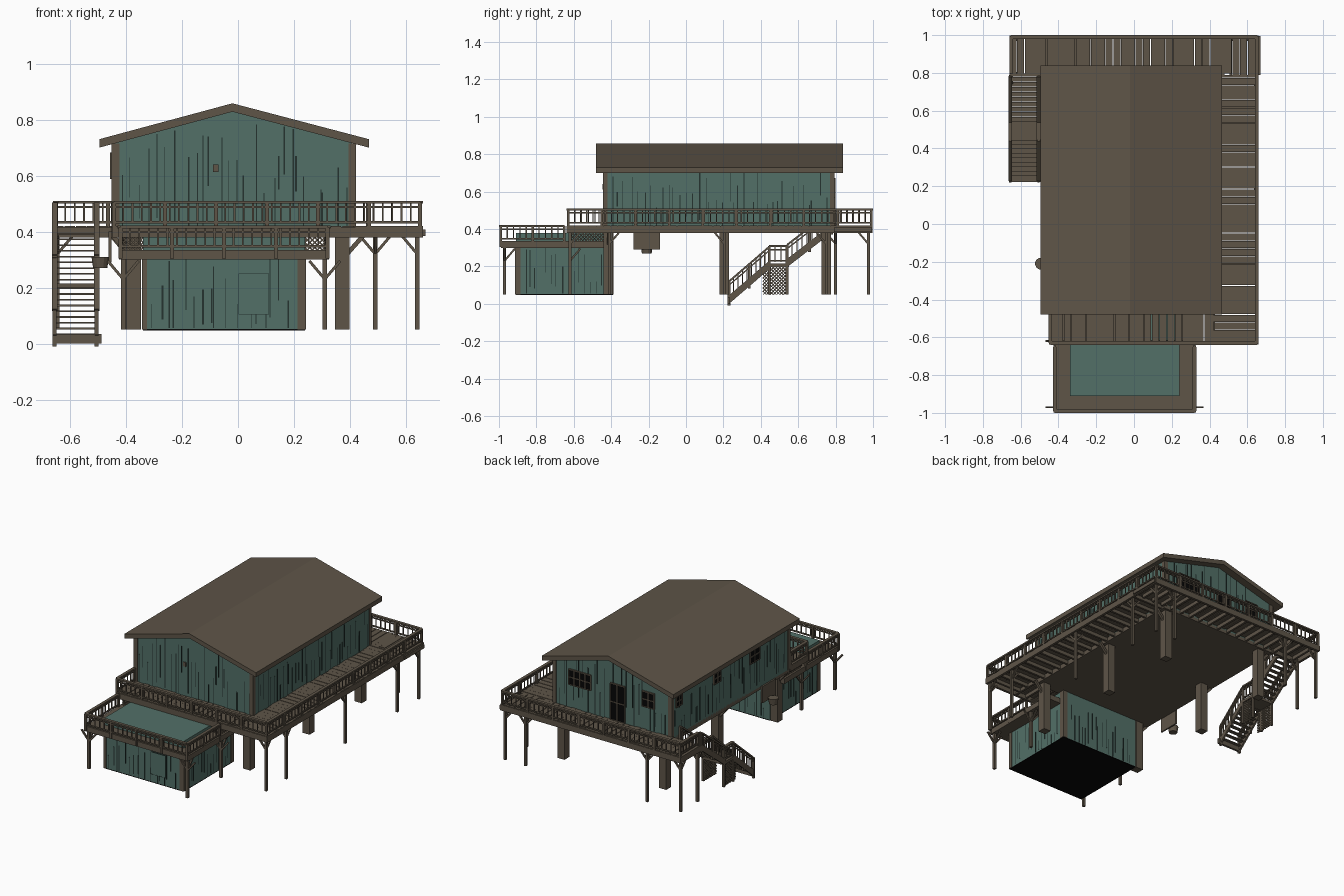
import bpy, bmesh, random
from mathutils import Vector, Matrix

random.seed(4)
cube = bpy.data.objects.get("Cube")
if cube:
    bpy.data.objects.remove(cube)


def material(name, rgb):
    m = bpy.data.materials.new(name)
    m.use_nodes = True
    m.diffuse_color = (*rgb, 1)
    bsdf = m.node_tree.nodes["Principled BSDF"]
    bsdf.inputs["Base Color"].default_value = (*rgb, 1)
    bsdf.inputs["Roughness"].default_value = 0.9
    return m


WOOD = material("weathered_wood", (0.112, 0.09, 0.064))
TEAL = material("teal_siding", (0.085, 0.16, 0.137))
GROOVE = material("dark_groove", (0.018, 0.032, 0.028))
BLACK = material("black_opening", (0.002, 0.002, 0.002))


class Part:
    """Collects solids into one object."""
    def __init__(self, name, mat):
        self.name, self.mat, self.bm = name, mat, bmesh.new()

    def box(self, x0, x1, y0, y1, z0, z1):
        mat = Matrix.Translation(((x0 + x1) / 2, (y0 + y1) / 2, (z0 + z1) / 2))
        size = Matrix.Diagonal((x1 - x0, y1 - y0, z1 - z0, 1))
        bmesh.ops.create_cube(self.bm, size=1, matrix=mat @ size)

    def beam(self, p, q, w, h=None):
        p, q = Vector(p), Vector(q)
        d = (q - p).normalized()
        side = Vector((1, 0, 0)) if abs(d.z) > 0.99 else d.cross((0, 0, 1)).normalized()
        rot = Matrix((d, side, side.cross(d))).transposed().to_4x4()
        size = Matrix.Diagonal(((q - p).length, w, h or w, 1))
        bmesh.ops.create_cube(self.bm, size=1, matrix=Matrix.Translation((p + q) / 2) @ rot @ size)

    def profile(self, pts, y0, y1):
        face = self.bm.faces.new([self.bm.verts.new((x, y0, z)) for x, z in pts])
        ext = bmesh.ops.extrude_face_region(self.bm, geom=[face])
        verts = [v for v in ext["geom"] if isinstance(v, bmesh.types.BMVert)]
        bmesh.ops.translate(self.bm, verts=verts, vec=(0, y1 - y0, 0))

    def rail(self, p, q, height=0.09):
        """Railing along a floor line: posts, balusters, two rails."""
        p, q, up = Vector(p), Vector(q), Vector((0, 0, height))
        n = max(1, round((q - p).length / 0.18))
        for i in range(n + 1):
            a = p.lerp(q, i / n)
            self.beam(a - up * 0.3, a + up, 0.014)
        n = max(2, round((q - p).length / 0.033))
        for i in range(1, n):
            a = p.lerp(q, i / n)
            self.beam(a + up * 0.15, a + up, 0.006)
        self.beam(p + up, q + up, 0.02, 0.01)
        self.beam(p + up * 0.8, q + up * 0.8, 0.007)
        self.beam(p + up * 0.2, q + up * 0.2, 0.008)

    def lattice(self, origin, u, w, h, step=0.018):
        """Crossed diagonal slats clipped to a rectangle."""
        o, u, v = Vector(origin), Vector(u), Vector((0, 0, 1))
        c = -h + step / 2
        while c < w:
            a, b = max(0, -c), min(h, w - c)
            if b - a > 0.004:
                for flip in (0, 1):
                    s, e = ((w - c - t if flip else c + t) for t in (a, b))
                    self.beam(o + u * s + v * a, o + u * e + v * b, 0.005)
            c += step

    def done(self):
        bmesh.ops.recalc_face_normals(self.bm, faces=self.bm.faces)
        me = bpy.data.meshes.new(self.name)
        self.bm.to_mesh(me)
        self.bm.free()
        me.materials.append(self.mat)
        bpy.context.collection.objects.link(bpy.data.objects.new(self.name, me))


# House extents and roof line
X0, X1, Y0, Y1, MID = -0.45, 0.42, -0.44, 0.79, -0.02

house = Part("house_walls", TEAL)
house.profile([(X0, 0.4), (X1, 0.4), (X1, 0.712), (MID, 0.832), (X0, 0.712)], Y0, Y1)
house.done()

roof = Part("gable_roof", WOOD)
roof.profile([(-0.495, 0.73), (MID, 0.858), (0.467, 0.73), (0.467, 0.7), (MID, 0.828), (-0.495, 0.7)], -0.48, 0.84)
roof.done()

trim = Part("corner_trim", WOOD)
for x in (X0, X1 - 0.024):
    for y in (Y0 - 0.004, Y1 - 0.02):
        trim.box(x - 0.002, x + 0.026, y, y + 0.024, 0.4, 0.715)
trim.box(0.213, 0.243, -0.913, -0.885, 0.05, 0.3)
trim.box(-0.343, -0.325, -0.913, -0.885, 0.05, 0.3)
trim.box(0.213, 0.243, -0.42, -0.387, 0.05, 0.38)
trim.box(-0.09, -0.07, Y0 - 0.006, Y0, 0.612, 0.64)
trim.done()

floor = Part("house_floor", WOOD)
floor.box(X0, X1, Y0, Y1, 0.38, 0.41)
floor.done()

# Lower storeroom
store = Part("storeroom_walls", TEAL)
store.box(-0.34, 0.24, -0.91, -0.39, 0.052, 0.38)
store.done()
base = Part("storeroom_base", BLACK)
base.box(-0.34, 0.24, -0.91, -0.39, 0.047, 0.052)
base.done()
hatch = Part("storeroom_door", TEAL)
hatch.box(0.002, 0.11, -0.914, -0.91, 0.104, 0.25)
hatch.done()

# Dark gaps between the wall planks
gaps = Part("plank_gaps", GROOVE)


def wall_gaps(axis, at, a, b, z0, top, count):
    for i in range(count):
        c = a + (b - a) * (i + random.random()) / count
        lim = top(c) - z0
        lo = z0 + lim * random.choice((0, 0, 0.3, 0.6)) * random.random()
        hi = min(z0 + lim, lo + lim * random.uniform(0.25, 1))
        w = random.choice((0.0015, 0.002, 0.003))
        if axis == "y":
            gaps.box(c - w, c + w, at - 0.0015, at + 0.0015, lo, hi)
        else:
            gaps.box(at - 0.0015, at + 0.0015, c - w, c + w, lo, hi)


def gable_top(x):
    return 0.825 - abs(x - MID) * 0.27


for y in (Y0, Y1):
    wall_gaps("y", y, X0 + 0.03, X1 - 0.03, 0.42, gable_top, 26)
for x in (X0, X1):
    wall_gaps("x", x, Y0 + 0.03, Y1 - 0.03, 0.42, lambda c: 0.7, 36)
for y in (-0.91, -0.39):
    wall_gaps("y", y, -0.32, 0.2, 0.055, lambda c: 0.3, 18)
for x in (-0.34, 0.24):
    wall_gaps("x", x, -0.88, -0.43, 0.055, lambda c: 0.3, 14)
gaps.box(0.143, 0.149, Y0 - 0.002, Y0, 0.55, 0.67)
for x in (0.002, 0.11):
    gaps.box(x - 0.001, x + 0.001, -0.915, -0.91, 0.104, 0.25)
for z in (0.104, 0.25):
    gaps.box(0.002, 0.11, -0.915, -0.91, z - 0.001, z + 0.001)
gaps.done()

# Windows and back door: dark panes with wooden frames and bars
panes, frames = Part("window_panes", BLACK), Part("window_frames", WOOD)


def opening(axis, c, z, w, h, bars):
    def put(part, a0, a1, z0, z1, out):
        if axis == "back":
            part.box(a0, a1, Y1 - 0.002, Y1 + out, z0, z1)
        else:
            part.box(X0 - out, X0 + 0.002, a0, a1, z0, z1)
    put(panes, c - w, c + w, z - h, z + h, 0.004)
    for i in range(bars + 1):
        a = c - w + 2 * w * i / bars
        put(frames, a - 0.003, a + 0.003, z - h, z + h, 0.008)
    for t in (-h, 0, h):
        put(frames, c - w, c + w, z + t - 0.003, z + t + 0.003, 0.008)


opening("back", 0.22, 0.62, 0.08, 0.05, 4)
opening("back", -0.28, 0.62, 0.045, 0.05, 2)
opening("back", -0.055, 0.54, 0.052, 0.12, 2)
for y, w, h in ((0.72, 0.03, 0.035), (0.32, 0.035, 0.035), (-0.07, 0.05, 0.045)):
    opening("side", y, 0.635, w, h, 2)
panes.done()
frames.done()

# Upper deck: boards, joists and rim
boards, joists = Part("deck_boards", WOOD), Part("deck_joists", WOOD)


def deck(x0, x1, y0, y1, along):
    a, end = (x0, x1) if along == "y" else (y0, y1)
    while a < end - 0.002:
        b = min(a + 0.037, end)
        cut = random.choice((0, 0, 0.003, 0.006))
        if along == "y":
            boards.box(a, b, y0 + cut, y1 - cut, 0.408, 0.42)
        else:
            boards.box(x0 + cut, x1 - cut, a, b, 0.408, 0.42)
        a = b + random.choice((0.0005, 0.001, 0.004))
    a = (x0 if along == "y" else y0) + 0.04
    while a < end:
        if along == "y":
            joists.box(a, a + 0.014, y0, y1, 0.385, 0.408)
        else:
            joists.box(x0, x1, a, a + 0.014, 0.385, 0.408)
        a += 0.075


deck(-0.66, 0.66, Y1, 0.995, "y")
deck(X1, 0.66, -0.635, Y1, "x")
deck(X0, X1, -0.635, Y0, "y")
for p, q in (((-0.66, 0.99), (0.66, 0.99)), ((0.652, -0.635), (0.652, 0.99)), ((X0, -0.63), (0.66, -0.63)),
             ((-0.443, -0.63), (-0.443, Y0)), ((-0.652, Y1), (-0.652, 0.99)), ((-0.66, Y1), (X0, Y1))):
    joists.beam((*p, 0.398), (*q, 0.398), 0.016, 0.038)
boards.done()
joists.done()

# Lower deck over the storeroom
lower = Part("lower_deck", WOOD)
lower.box(-0.425, 0.325, -0.99, -0.42, 0.3, 0.335)
lower.done()

rails = Part("railings", WOOD)
for p, q in (((-0.65, 0.99), (0.65, 0.99)), ((0.65, -0.63), (0.65, 0.99)), ((-0.443, -0.63), (0.65, -0.63)),
             ((-0.443, -0.63), (-0.443, -0.45)), ((-0.65, 0.8), (-0.65, 0.99))):
    rails.rail((*p, 0.415), (*q, 0.415))
for p, q in (((-0.42, -0.99), (0.32, -0.99)), ((0.32, -0.99), (0.32, -0.65)), ((-0.42, -0.99), (-0.42, -0.65))):
    rails.rail((*p, 0.33), (*q, 0.33), 0.086)
rails.done()

screens = Part("lattice_screens", WOOD)
screens.lattice((-0.41, -0.62, 0.333), (1, 0, 0), 0.72, 0.055)
for x in (-0.41, 0.31):
    screens.lattice((x, -0.62, 0.333), (0, 1, 0), 0.19, 0.055)
for x in (-0.65, -0.51):
    screens.lattice((x, 0.41, 0.05), (0, 1, 0), 0.13, 0.15)
screens.done()

# Heavy stilts and slim deck posts with diagonal braces
stilts = Part("house_stilts", WOOD)
for x, s in ((-0.372, -1), (0.372, 1)):
    for y in (-0.415, 0.205, 0.75):
        stilts.box(x - 0.026, x + 0.026, y - 0.026, y + 0.026, 0.05, 0.39)
        stilts.beam((x, y, 0.3), (x + s * 0.075, y, 0.385), 0.016)
stilts.done()

posts = Part("deck_posts", WOOD)
upper_posts = [(0.64, y) for y in (-0.62, -0.41, 0.205, 0.75, 0.975)]
upper_posts += [(x, 0.975) for x in (-0.645, -0.4, 0.49)] + [(-0.645, 0.8)]
lower_posts = [(x, y) for x in (-0.41, 0.31) for y in (-0.97, -0.62)]
for group, top in ((upper_posts, 0.4), (lower_posts, 0.31)):
    for x, y in group:
        posts.box(x - 0.008, x + 0.008, y - 0.008, y + 0.008, 0.05, top)
        for dx in (-1, 1):
            if -0.66 < x + dx * 0.05 < 0.66:
                posts.beam((x, y, top - 0.08), (x + dx * 0.055, y, top - 0.015), 0.01)
        dy = 1 if y < 0 else -1
        posts.beam((x, y, top - 0.08), (x, y + dy * 0.055, top - 0.015), 0.01)
posts.done()

# Staircase: two flights with a landing
stairs = Part("staircase", WOOD)
flights = (((0.23, 0.02), (0.445, 0.205)), ((0.54, 0.215), (0.78, 0.4)))
for (ya, za), (yb, zb) in flights:
    for x in (-0.655, -0.505):
        stairs.beam((x, ya, za), (x, yb, zb), 0.012, 0.03)
        stairs.rail((x, ya, za), (x, yb, zb), 0.1)
    for i in range(9):
        t = (i + 0.5) / 9
        y, z = ya + (yb - ya) * t, za + (zb - za) * t
        stairs.box(-0.655, -0.505, y - 0.012, y + 0.012, z, z + 0.006)
stairs.box(-0.66, -0.5, 0.44, 0.55, 0.197, 0.215)
stairs.box(-0.662, -0.488, 0.222, 0.236, 0, 0.034)
for x in (-0.655, -0.505):
    stairs.rail((x, 0.445, 0.21), (x, 0.54, 0.21), 0.1)
    for y in (0.445, 0.54):
        stairs.box(x - 0.007, x + 0.007, y - 0.007, y + 0.007, 0.05, 0.2)
stairs.done()

# Hanging board and bucket under the side wall
board = Part("hanging_board", WOOD)
board.box(-0.462, -0.452, -0.28, -0.14, 0.29, 0.4)
board.done()
bucket = Part("bucket", WOOD)
bmesh.ops.create_cone(bucket.bm, cap_ends=True, segments=14, radius1=0.026, radius2=0.032, depth=0.04,
                      matrix=Matrix.Translation((-0.492, -0.21, 0.29)))
bucket.done()
